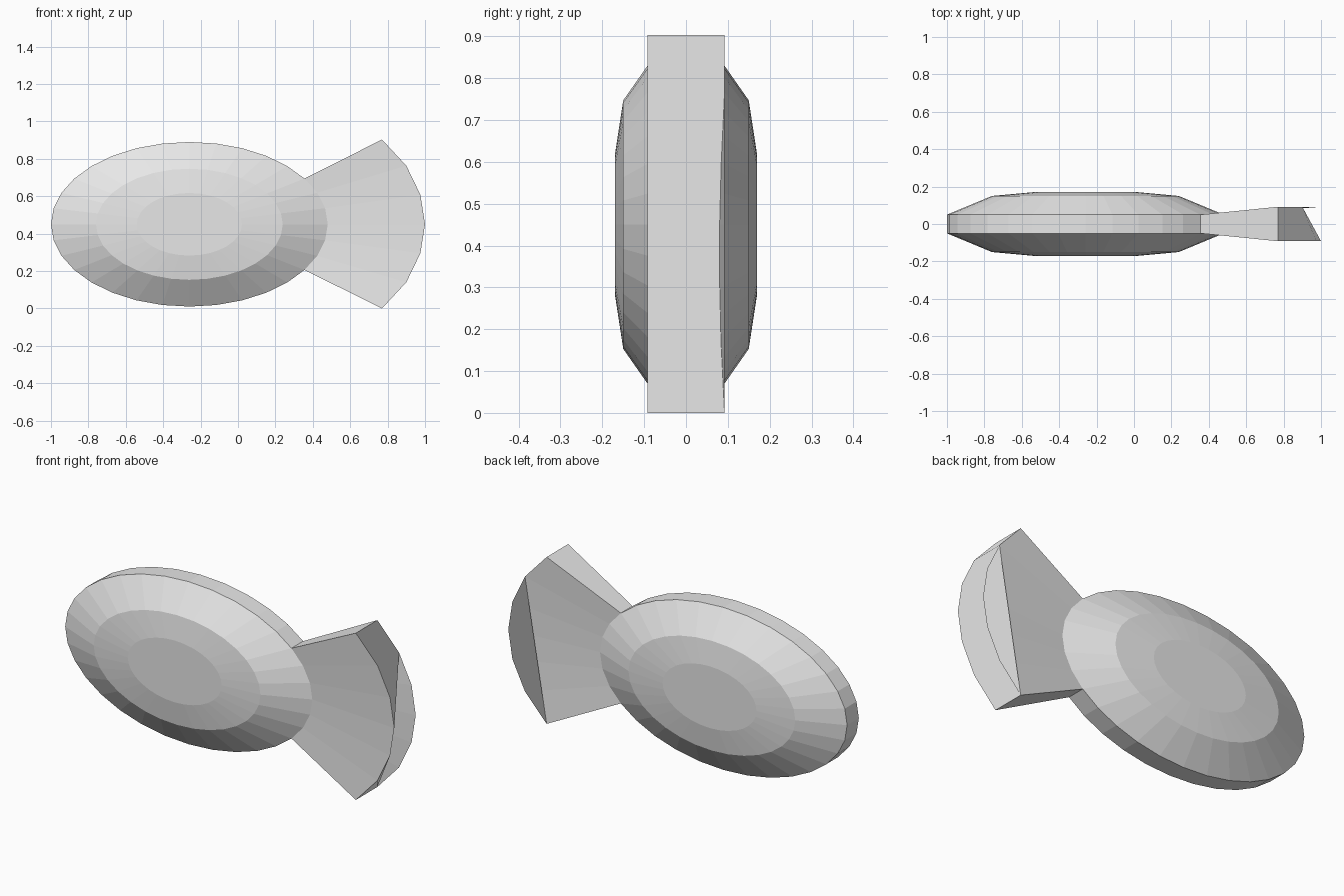
import bpy, bmesh, math

if "Cube" in bpy.data.objects:
    bpy.data.objects.remove(bpy.data.objects["Cube"], do_unlink=True)

SIDES, CX, CZ, A, B = 32, -0.26, 0.45, 0.74, 0.44   # body ellipse
RIM, TIP = 0.05, 0.092                              # half thicknesses

grey = bpy.data.materials.new("light grey")
grey.use_nodes = True
grey.diffuse_color = (0.8, 0.8, 0.8, 1)
grey.node_tree.nodes["Principled BSDF"].inputs["Base Color"].default_value = (0.8, 0.8, 0.8, 1)


def rim_point(k, scale=1.0):
    a = 2 * math.pi * k / SIDES
    return CX + A * scale * math.cos(a), CZ + B * scale * math.sin(a)


def loft(name, rings):
    """Bridge closed rings of equal length and cap both ends."""
    bm = bmesh.new()
    rows = [[bm.verts.new(p) for p in ring] for ring in rings]
    n = len(rows[0])
    for r0, r1 in zip(rows, rows[1:]):
        for i in range(n):
            j = (i + 1) % n
            bm.faces.new((r0[i], r0[j], r1[j], r1[i]))
    bm.faces.new(rows[0])
    bm.faces.new(rows[-1])
    bmesh.ops.recalc_face_normals(bm, faces=bm.faces[:])
    mesh = bpy.data.meshes.new(name)
    bm.to_mesh(mesh)
    bm.free()
    mesh.materials.append(grey)
    obj = bpy.data.objects.new(name, mesh)
    bpy.context.collection.objects.link(obj)
    return obj


# Lens-shaped body: elliptical rings of (depth, scale), mirrored front to back
half = [(0.17, 0.38), (0.15, 0.675), (RIM, 1.0)]
profile = [(-y, s) for y, s in half] + [(y, s) for y, s in reversed(half)]
body_rings = []
for y, s in profile:
    pts = [rim_point(k, s) for k in range(SIDES)]
    body_rings.append([(x, y, z) for x, z in pts])
loft("body", body_rings)

# Fan tail: grows from six rim segments, flaring outward and thicker
root = [rim_point(k) for k in range(-3, 4)]
lower = [(0.77, 0.0), (0.90, 0.14), (0.975, 0.295), (1.0, 0.45)]
fan = lower + [(x, 0.903 - z) for x, z in reversed(lower[:-1])]
tail_rings = []
for pts, t in ((root, RIM), (fan, TIP)):
    tail_rings.append([(x, -t, z) for x, z in pts] + [(x, t, z) for x, z in reversed(pts)])
loft("tail_fan", tail_rings)
